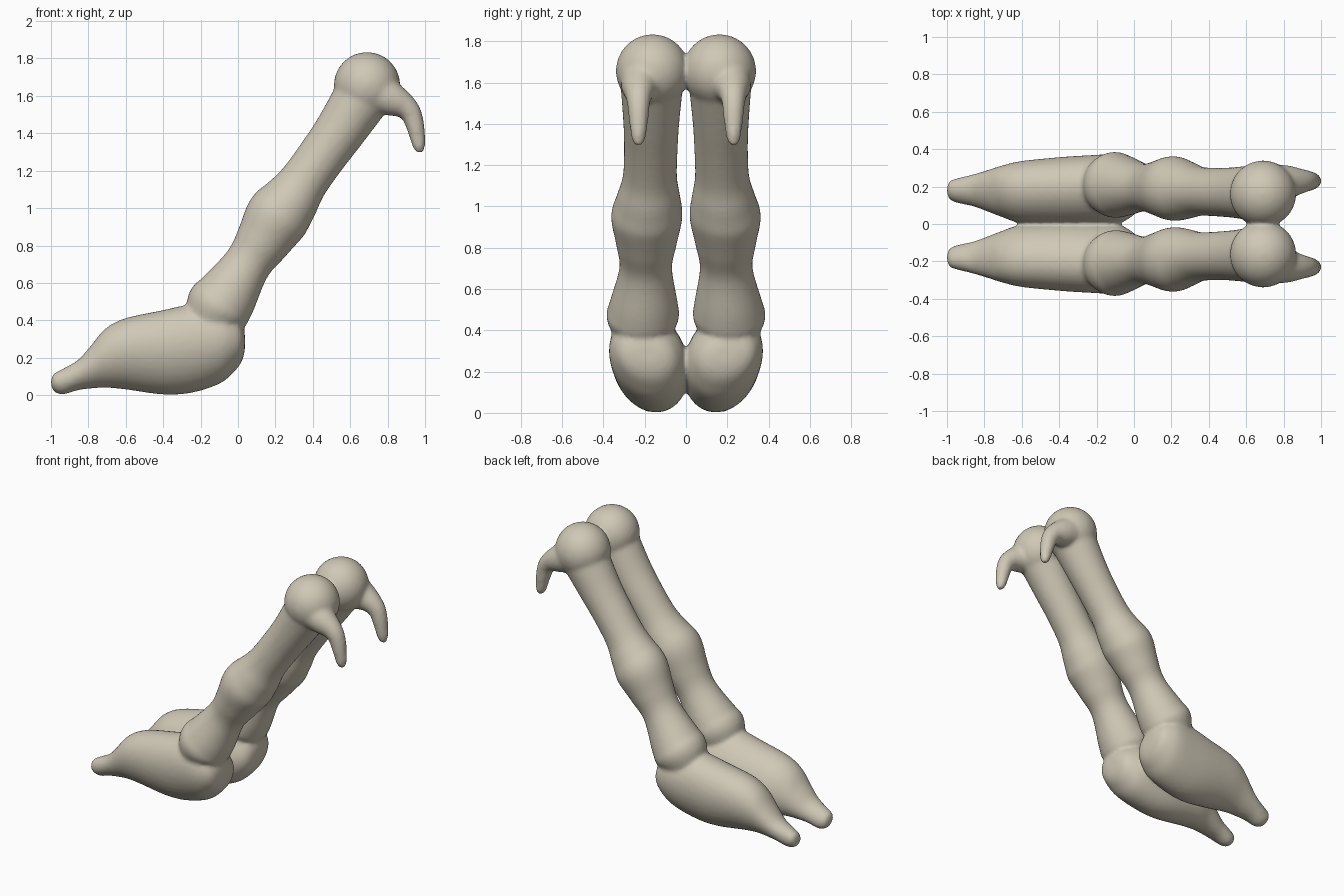
import bpy, bmesh, math
from mathutils import Vector

if "Cube" in bpy.data.objects:
    bpy.data.objects.remove(bpy.data.objects["Cube"])

SIDES = 32


def spline(rows, steps=6):
    """Catmull-Rom interpolation of rows of numbers."""
    out = []
    for i in range(len(rows) - 1):
        a, b = rows[max(i - 1, 0)], rows[i]
        c, d = rows[i + 1], rows[min(i + 2, len(rows) - 1)]
        for s in range(steps):
            t = s / steps
            out.append([0.5 * (2 * q + (r - p) * t + (2 * p - 5 * q + 4 * r - w) * t * t
                               + (3 * q - p - 3 * r + w) * t ** 3)
                        for p, q, r, w in zip(a, b, c, d)])
    return out + [list(rows[-1])]


def loft(bm, rings):
    """Skin a list of point rings and cap both ends."""
    loops = [[bm.verts.new(p) for p in ring] for ring in rings]
    for a, b in zip(loops, loops[1:]):
        for i in range(SIDES):
            j = (i + 1) % SIDES
            bm.faces.new((a[i], a[j], b[j], b[i]))
    bm.faces.new(loops[0][::-1])
    bm.faces.new(loops[-1])


def tube(bm, rows):
    """Round tube through rows of (x, y, z, radius)."""
    pts = spline(rows)
    rings = []
    for i, (x, y, z, r) in enumerate(pts):
        t = Vector(pts[min(i + 1, len(pts) - 1)][:3]) - Vector(pts[max(i - 1, 0)][:3])
        side = Vector((0, 1, 0))
        up = t.cross(side).normalized()
        rings.append([Vector((x, y, z)) + r * (math.cos(k) * side + math.sin(k) * up)
                      for k in (math.tau * n / SIDES for n in range(SIDES))])
    loft(bm, rings)


def ball(bm, centre, r):
    g = bmesh.ops.create_uvsphere(bm, u_segments=32, v_segments=20, radius=r)
    bmesh.ops.translate(bm, verts=g["verts"], vec=centre)


bm = bmesh.new()

# body with pointed tail: x, top z, bottom z, inner y, outer y
body = [(-1.0, 0.09, 0.05, 0.16, 0.20), (-0.985, 0.115, 0.02, 0.13, 0.23),
        (-0.94, 0.14, 0.002, 0.112, 0.245), (-0.86, 0.185, 0.025, 0.095, 0.265),
        (-0.79, 0.26, 0.035, 0.07, 0.285), (-0.71, 0.355, 0.04, 0.04, 0.31),
        (-0.6, 0.412, 0.03, 0.005, 0.335), (-0.4, 0.455, 0.003, -0.01, 0.355),
        (-0.25, 0.485, 0.012, -0.01, 0.365), (-0.1, 0.48, 0.06, 0.0, 0.37),
        (-0.02, 0.43, 0.125, 0.035, 0.345), (0.02, 0.38, 0.18, 0.075, 0.31),
        (0.037, 0.33, 0.24, 0.13, 0.25)]
rings = []
for x, top, bot, y0, y1 in spline(body):
    ring = []
    for n in range(SIDES):
        k = math.tau * n / SIDES
        lean = 0.08 * (y1 - y0) * math.sin(k)
        ring.append((x, (y0 + y1) / 2 + lean + (y1 - y0) / 2 * math.cos(k),
                     (top + bot) / 2 + (top - bot) / 2 * math.sin(k)))
    rings.append(ring)
loft(bm, rings)

# neck with a swelling half way up
tube(bm, [(-0.16, 0.21, 0.36, 0.13), (-0.11, 0.21, 0.46, 0.175), (-0.06, 0.205, 0.53, 0.165),
          (0.05, 0.195, 0.70, 0.128), (0.13, 0.192, 0.82, 0.147), (0.21, 0.19, 0.95, 0.173),
          (0.28, 0.182, 1.04, 0.155), (0.35, 0.175, 1.14, 0.132), (0.45, 0.17, 1.28, 0.13),
          (0.55, 0.168, 1.42, 0.137), (0.68, 0.165, 1.62, 0.155)])

# head
ball(bm, (0.69, 0.162, 1.656), 0.178)

# hooked beak
tube(bm, [(0.74, 0.20, 1.62, 0.12), (0.83, 0.222, 1.578, 0.09), (0.89, 0.228, 1.545, 0.068),
          (0.928, 0.23, 1.50, 0.056), (0.952, 0.23, 1.42, 0.047), (0.968, 0.23, 1.33, 0.034),
          (0.972, 0.23, 1.297, 0.018)])

bmesh.ops.recalc_face_normals(bm, faces=bm.faces)
mesh = bpy.data.meshes.new("paired_birds")
bm.to_mesh(mesh)
bm.free()
obj = bpy.data.objects.new("paired_birds", mesh)
bpy.context.collection.objects.link(obj)

# second bird, then fuse everything into one softened skin
mirror = obj.modifiers.new("mirror", "MIRROR")
mirror.use_axis = (False, True, False)
mirror.use_mirror_merge = False
fuse = obj.modifiers.new("fuse", "REMESH")
fuse.mode = "VOXEL"
fuse.voxel_size = 0.013
fuse.use_smooth_shade = True
soft = obj.modifiers.new("soften", "SMOOTH")
soft.factor = 0.5
soft.iterations = 8

stone = bpy.data.materials.new("warm_beige")
stone.diffuse_color = (0.63, 0.58, 0.47, 1)
stone.use_nodes = True
stone.node_tree.nodes["Principled BSDF"].inputs["Base Color"].default_value = stone.diffuse_color
mesh.materials.append(stone)
for p in mesh.polygons:
    p.use_smooth = True
